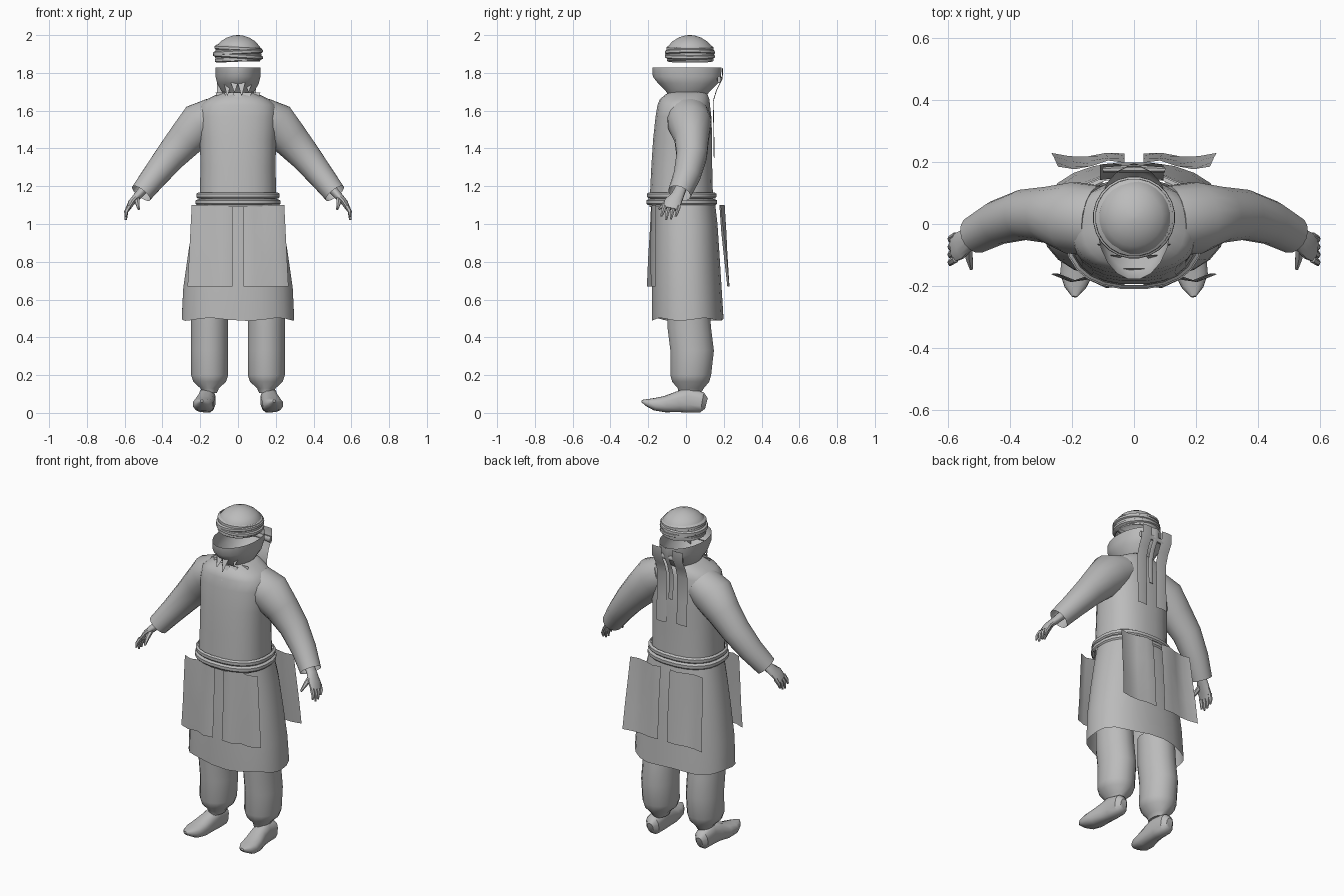
import bpy, bmesh, math
from mathutils import Vector

if "Cube" in bpy.data.objects:
    bpy.data.objects.remove(bpy.data.objects["Cube"])

grey = bpy.data.materials.new("plain_grey")
grey.diffuse_color = (0.5, 0.5, 0.5, 1)
grey.use_nodes = True
grey.node_tree.nodes["Principled BSDF"].inputs["Base Color"].default_value = grey.diffuse_color


def finish(name, bm, angle=40, closed=True):
    if closed:
        bmesh.ops.recalc_face_normals(bm, faces=bm.faces)
    me = bpy.data.meshes.new(name)
    bm.to_mesh(me)
    bm.free()
    me.materials.append(grey)
    ob = bpy.data.objects.new(name, me)
    bpy.context.collection.objects.link(ob)
    bpy.ops.object.select_all(action='DESELECT')
    ob.select_set(True)
    bpy.context.view_layer.objects.active = ob
    bpy.ops.object.shade_smooth_by_angle(angle=math.radians(angle))
    return ob


def skin(name, rings, cap0, cap1, angle=40):
    """Bridge a list of point rings into one surface."""
    bm = bmesh.new()
    vs = [[bm.verts.new(p) for p in r] for r in rings]
    n = len(vs[0])
    for a, b in zip(vs, vs[1:]):
        for i in range(n):
            j = (i + 1) % n
            bm.faces.new((a[i], a[j], b[j], b[i]))
    if cap0:
        bm.faces.new(vs[0][::-1])
    if cap1:
        bm.faces.new(vs[-1])
    return finish(name, bm, angle)


def oval(n, e):
    """Unit superellipse points."""
    out = []
    for i in range(n):
        t = 2 * math.pi * (i + 0.5) / n
        c, s = math.cos(t), math.sin(t)
        out.append((math.copysign(abs(c) ** (2 / e), c), math.copysign(abs(s) ** (2 / e), s)))
    return out


def stack(name, rows, cx=0, n=24, e=2.0, cap0=False, cap1=False, tilt=0, wave=0, angle=40):
    """Horizontal rings: (z, half width, y front, y back)."""
    rings = []
    for k, (z, rx, y0, y1) in enumerate(rows):
        ring = []
        for i, (c, s) in enumerate(oval(n, e)):
            dz = tilt * c + (wave * math.sin(i * 5 * 2 * math.pi / n) if k == 0 else 0)
            ring.append((cx + c * rx, (y0 + y1) / 2 + s * (y1 - y0) / 2, z + dz))
        rings.append(ring)
    return skin(name, rings, cap0, cap1, angle)


def tube(name, pts, side=1, ref=(0, 1, 0), n=12, e=2.0, cap0=True, cap1=True):
    """Rings across a path: (x, y, z, radius along ref, other radius)."""
    ps = [Vector((p[0] * side, p[1], p[2])) for p in pts]
    rings = []
    for k, p in enumerate(ps):
        t = (ps[min(k + 1, len(ps) - 1)] - ps[max(k - 1, 0)]).normalized()
        u = Vector(ref)
        u = (u - t * u.dot(t)).normalized()
        v = t.cross(u)
        rings.append([p + u * (c * pts[k][3]) + v * (s * pts[k][4]) for c, s in oval(n, e)])
    return skin(name, rings, cap0, cap1)


def sheet(name, rows):
    """Thin cloth from rows of points."""
    bm = bmesh.new()
    vs = [[bm.verts.new(p) for p in r] for r in rows]
    for a, b in zip(vs, vs[1:]):
        for i in range(len(a) - 1):
            bm.faces.new((a[i], a[i + 1], b[i + 1], b[i]))
    return finish(name, bm, 50)


# Upper robe
stack("robe_torso", [(1.09, .205, -.195, .145), (1.3, .2, -.185, .14), (1.45, .203, -.175, .14),
                     (1.57, .21, -.162, .135), (1.63, .2, -.152, .128), (1.66, .165, -.14, .125),
                     (1.685, .115, -.11, .115), (1.70, .08, -.08, .1)], e=2.4, cap1=True, angle=60)

# Double belt
for i, z in enumerate((1.1, 1.135)):
    g = .004 * (1 - i)
    stack("belt_%d" % i, [(z, .215 + g, -.2 - g, .155 + g), (z + .008, .222 + g, -.207 - g, .162 + g),
                          (z + .025, .222 + g, -.207 - g, .162 + g), (z + .033, .21, -.198, .15)], e=2.4)

# Skirt, open at the hem
stack("robe_skirt", [(.495, .3, -.182, .2), (.66, .292, -.182, .19), (.85, .265, -.177, .178),
                     (1.0, .24, -.172, .168), (1.11, .215, -.17, .155)], e=2.3, wave=.008, angle=60)

for s, tag in ((1, "left"), (-1, "right")):
    # Hanging cloth panels, front and back
    for face, ys, lean in (("front", (-.185, -.19, -.166, -.178, -.155), -.012),
                           ("back", (.195, .2, .185, .18, .19), .035)):
        rows = []
        for k in range(4):
            f = k / 3
            xs = [.03 + (.215 + .022 * f) * j / 4 for j in range(5)]
            rows.append([(s * x, y + lean * f + .005 * math.sin(3 * f + 20 * x), 1.1 - .43 * f)
                         for x, y in zip(xs, ys)])
        sheet("%s_panel_%s" % (face, tag), rows)

    # Sleeve with open cuff
    tube("sleeve_" + tag, [(.12, .01, 1.575, .115, .1), (.2, .02, 1.53, .117, .118), (.275, .03, 1.45, .092, .1),
                           (.355, .03, 1.36, .082, .084), (.44, .005, 1.255, .072, .07),
                           (.513, -.035, 1.162, .062, .06)], s, n=16, cap1=False)
    # Hand
    tube("palm_" + tag, [(.49, -.025, 1.195, .03, .025), (.53, -.045, 1.15, .035, .022),
                         (.563, -.07, 1.115, .046, .018), (.583, -.08, 1.08, .044, .013)], s)
    for k in range(4):
        y = -.118 + k * .025
        tip = (1.04, 1.022, 1.025, 1.04)[k]
        tube("finger_%d_%s" % (k, tag), [(.576, y + .005, 1.095, .012, .012), (.592, y - .005, 1.065, .011, .011),
                                         (.594, y - .012, tip, .006, .006)], s, n=6)
    tube("thumb_" + tag, [(.535, -.065, 1.14, .016, .014), (.532, -.11, 1.11, .013, .012),
                          (.525, -.145, 1.078, .006, .006)], s, (1, 0, 0), 6)

    # Baggy trouser leg
    stack("trouser_" + tag, [(.105, .038, -.04, .08), (.13, .05, -.045, .095), (.165, .088, -.075, .125),
                             (.2, .1, -.085, .135), (.33, .1, -.085, .15), (.45, .1, -.1, .135),
                             (.62, .1, -.1, .12)], cx=s * .15, n=16, cap0=True, cap1=True, angle=60)
    # Shoe with upturned toe
    tube("shoe_" + tag, [(.165, .108, .05, .02, .03), (.165, .085, .056, .043, .055), (.165, .01, .067, .046, .067),
                         (.17, -.045, .058, .048, .056), (.18, -.11, .046, .055, .044), (.187, -.165, .046, .053, .034),
                         (.19, -.205, .054, .035, .02), (.192, -.235, .063, .008, .006)],
         s, (1, 0, 0), 12, 2.6)

# Face wrap, an open bowl
stack("face_wrap", [(1.675, .07, -.09, .105), (1.705, .09, -.11, .13), (1.745, .112, -.15, .17),
                    (1.78, .12, -.178, .188), (1.828, .12, -.18, .19)], n=20)

# Pointed neck cloth: upper fringe and collar points
for name, zt, zb, w, yo, m in (("collar_point", 1.695, 1.615, .115, -.115, 5),
                               ("fringe_point", 1.75, 1.68, .07, -.15, 4)):
    for k in range(m):
        f = -1 + 2 * k / (m - 1)
        x, h = f * w * .8, w / m * 1.15
        y = yo + .05 * f * f
        tip = zb + .02 * (k % 2)
        sheet("%s_%d" % (name, k), [[(x - h, y, zt), (x + h, y, zt)],
                                    [(x - .002, y - .04 + .02 * abs(f), tip), (x + .002, y - .04 + .02 * abs(f), tip)]])

# Turban dome and wrapped bands
stack("turban_dome", [(1.86, .118, -.1, .145), (1.9, .125, -.105, .15), (1.94, .116, -.098, .138),
                      (1.967, .092, -.072, .112), (1.987, .06, -.04, .08), (1.997, .028, -.008, .048),
                      (2.0, .006, .014, .026)], cap1=True, angle=60)
for k, (z, r, t) in enumerate(((1.862, .124, .005), (1.88, .133, -.008), (1.9, .133, .007), (1.92, .126, -.006))):
    c = .021
    stack("turban_band_%d" % k, [(z - .003, r - .01, c - r + .01, c + r - .01), (z + .003, r, c - r, c + r),
                                 (z + .016, r - .001, c - r + .001, c + r - .001),
                                 (z + .024, r - .014, c - r + .014, c + r - .014)], tilt=t)

# Ribbons tied behind the head
for name, xa, xb, low in (("ribbon_left", .03, .095, 1.35), ("ribbon_right", -.11, -.04, 1.36),
                          ("ribbon_middle", -.015, .015, 1.5)):
    path = [(.192, 1.825), (.19, 1.77), (.16, 1.71), (.142, 1.65), (.145, 1.5), (.147, low)]
    sheet(name, [[(xa + (xb - xa) * j / 2, y + .004 * (j % 2), z) for j in range(3)] for y, z in path])
tube("ribbon_knot", [(-.1, .175, 1.765, .01, .02), (0, .178, 1.77, .014, .014), (.1, .175, 1.765, .01, .02)], n=8)
